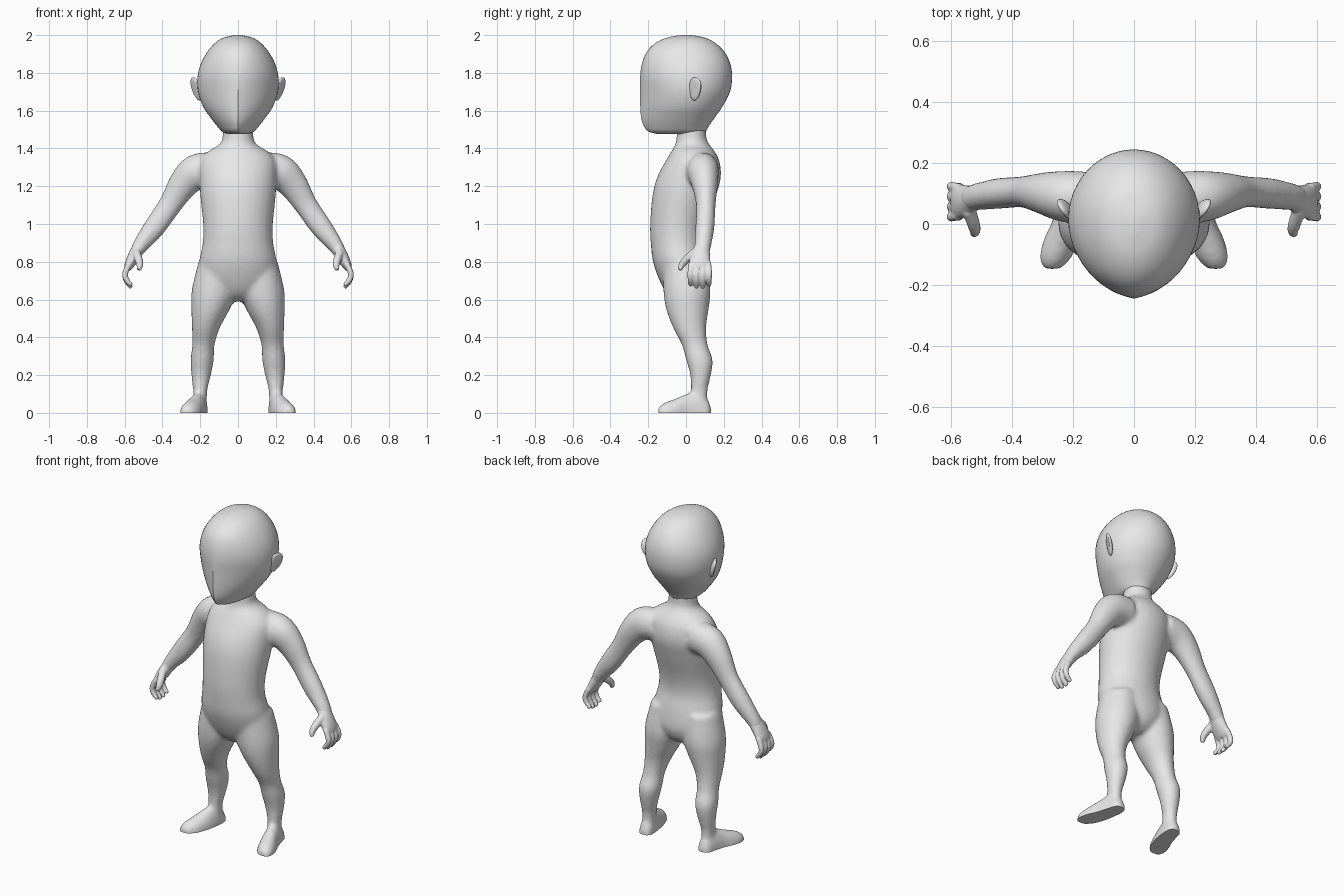
import bpy, bmesh, math
from mathutils import Vector

if "Cube" in bpy.data.objects:
    bpy.data.objects.remove(bpy.data.objects["Cube"])

skin = bpy.data.materials.new("plain_grey")
skin.diffuse_color = (0.8, 0.8, 0.8, 1)
skin.use_nodes = True
skin.node_tree.nodes["Principled BSDF"].inputs["Base Color"].default_value = skin.diffuse_color


def spline(keys, steps=5):
    """Catmull-Rom interpolation through rows of numbers."""
    out = []
    for i in range(len(keys) - 1):
        p0, p1, p2 = keys[max(i - 1, 0)], keys[i], keys[i + 1]
        p3 = keys[min(i + 2, len(keys) - 1)]
        for s in range(steps):
            t = s / steps
            out.append([0.5 * (2 * b + (c - a) * t + (2 * a - 5 * b + 4 * c - d) * t * t
                               + (3 * b - a - 3 * c + d) * t ** 3)
                        for a, b, c, d in zip(p0, p1, p2, p3)])
    out.append(list(keys[-1]))
    return out


def loft(bm, rings):
    """Skin closed rings of points and cap both ends."""
    loops = [[bm.verts.new(p) for p in r] for r in rings]
    n = len(loops[0])
    for a, b in zip(loops, loops[1:]):
        for i in range(n):
            bm.faces.new((a[i], a[(i + 1) % n], b[(i + 1) % n], b[i]))
    bm.faces.new(loops[0])
    bm.faces.new(loops[-1])


def oval(c, u, v, n=28):
    return [c + u * math.cos(2 * math.pi * i / n) + v * math.sin(2 * math.pi * i / n)
            for i in range(n)]


def column(bm, keys, cx_side=1):
    """Upright loft from rows of z, centre x, front y, back y, half width."""
    loft(bm, [oval(Vector((cx * cx_side, (f + b) / 2, z)), Vector((w, 0, 0)),
                   Vector((0, (b - f) / 2, 0))) for z, cx, f, b, w in spline(keys)])


def tube(bm, keys, side):
    """Limb loft from rows of x, y, z, thickness, breadth along y."""
    rows = spline(keys)
    pts = [Vector((r[0] * side, r[1], r[2])) for r in rows]
    rings = []
    for i, r in enumerate(rows):
        t = (pts[min(i + 1, len(pts) - 1)] - pts[max(i - 1, 0)]).normalized()
        v = Vector((0, 1, 0))
        v = (v - t * v.dot(t)).normalized()
        rings.append(oval(pts[i], v.cross(t) * r[3], v * r[4], 20))
    loft(bm, rings)


def finish(name, bm, angle=40, voxel=0, smooth=0, floor=False):
    bmesh.ops.recalc_face_normals(bm, faces=bm.faces)
    me = bpy.data.meshes.new(name)
    bm.to_mesh(me)
    bm.free()
    ob = bpy.data.objects.new(name, me)
    bpy.context.collection.objects.link(ob)
    if voxel:  # fuse the overlapping volumes into one soft skin
        m = ob.modifiers.new("fuse", 'REMESH')
        m.mode, m.voxel_size = 'VOXEL', voxel
        m = ob.modifiers.new("soften", 'SMOOTH')
        m.factor, m.iterations = 0.5, smooth
        dg = bpy.context.evaluated_depsgraph_get()
        me = bpy.data.meshes.new_from_object(ob.evaluated_get(dg))
        ob.modifiers.clear()
        ob.data = me
    if floor:  # flat soles
        for v in me.vertices:
            v.co.z = max(v.co.z, 0)
    me.materials.clear()
    me.materials.append(skin)
    me.shade_smooth()
    me.set_sharp_from_angle(angle=math.radians(angle))
    return ob


# Body: torso, legs, feet and arms
TORSO = [(0.59, 0, -.05, .06, .05), (0.63, 0, -.10, .11, .12), (0.70, 0, -.14, .135, .195),
         (0.80, 0, -.175, .125, .205), (0.90, 0, -.187, .105, .187), (1.00, 0, -.19, .115, .185),
         (1.15, 0, -.178, .16, .20), (1.25, 0, -.152, .185, .205), (1.33, 0, -.11, .178, .20),
         (1.38, 0, -.08, .155, .165), (1.42, 0, -.057, .125, .10), (1.46, 0, -.05, .108, .082),
         (1.56, 0, -.04, .11, .08)]
LEG = [(0.80, .11, -.12, .11, .10), (0.65, .125, -.12, .13, .12), (0.55, .145, -.105, .12, .102),
       (0.45, .17, -.068, .107, .074), (0.36, .183, -.022, .115, .059), (0.28, .19, .0, .142, .062),
       (0.20, .195, .022, .132, .052), (0.12, .20, .025, .115, .038), (0.04, .20, .02, .115, .036)]
FOOT = [(.132, .20, .022, .03), (.115, .20, .038, .07), (.07, .205, .045, .11),
        (.0, .22, .051, .10), (-.05, .238, .057, .078), (-.11, .257, .052, .055),
        (-.147, .268, .028, .03)]
ARM = [(.13, .09, 1.29, .09, .08), (.22, .09, 1.275, .095, .085), (.29, .10, 1.21, .08, .07),
       (.36, .105, 1.10, .062, .052), (.44, .10, .985, .058, .051), (.51, .09, .895, .044, .045),
       (.545, .08, .84, .032, .045)]
bm = bmesh.new()
column(bm, TORSO)
for s in (-1, 1):
    column(bm, LEG, s)
    tube(bm, ARM, s)
    loft(bm, [oval(Vector((x * s, y, 0)), Vector((w, 0, 0)), Vector((0, 0, h)))
              for y, x, w, h in spline(FOOT)])
finish("body", bm, voxel=0.012, smooth=8, floor=True)

# Hands: palm, four curled fingers and a thumb
for s, label in ((-1, "right_hand"), (1, "left_hand")):
    bm = bmesh.new()
    tube(bm, [(.515, .088, .89, .036, .038), (.55, .076, .83, .033, .052),
              (.575, .073, .785, .026, .057), (.585, .073, .762, .018, .05)], s)
    for i in range(4):
        y = .028 + .03 * i
        spread = (i - 1.5) * .003
        drop = (.012, 0, 0, .012)[i]
        tube(bm, [(.575, y, .79, .016, .016), (.597, y + spread, .74, .0155, .0155),
                  (.591, y + spread, .70 + drop / 2, .0145, .0145),
                  (.563, y + spread, .662 + drop, .011, .011)], s)
    tube(bm, [(.54, .045, .85, .022, .022), (.525, .0, .81, .021, .021),
              (.52, -.024, .78, .017, .017), (.526, -.032, .756, .011, .011)], s)
    finish(label, bm, voxel=0.006, smooth=2)

# Head: egg with a vertical ridge down the front; rows of z, front, back, half width, ridge
HEAD = [(1.476, -.15, .08, .055, .1), (1.49, -.20, .105, .085, .2), (1.52, -.224, .122, .112, .25),
        (1.56, -.237, .15, .143, .25), (1.62, -.242, .192, .184, .25), (1.70, -.244, .233, .211, .22),
        (1.78, -.243, .244, .214, .12), (1.85, -.233, .234, .196, .06), (1.91, -.208, .204, .163, 0),
        (1.955, -.165, .16, .125, 0), (1.985, -.105, .105, .08, 0), (2.0, -.03, .03, .02, 0)]
bm = bmesh.new()
rings = []
for z, f, b, w, k in spline(HEAD, 4):
    mid = (f + b) / 2 * 0.4 + 0.015
    ring = []
    for i in range(48):
        a = 2 * math.pi * i / 48
        c, sn = math.cos(a), math.sin(a)
        if sn >= 0:
            y = mid + (b - mid) * sn
        else:
            y = mid + (f - mid) * ((1 - k) * -sn + k * (1 - abs(c)))
        ring.append(Vector((w * c, y, z)))
    rings.append(ring)
loft(bm, rings)
finish("head", bm, angle=22)

# Ears: flattened, tilted shells angled out from the head
for s, label in ((-1, "right_ear"), (1, "left_ear")):
    bm = bmesh.new()
    bmesh.ops.create_uvsphere(bm, u_segments=20, v_segments=14, radius=1)
    for v in bm.verts:
        x, y, z = v.co
        dish = .010 * max(0, 1 - y * y - z * z) if x > 0 else 0
        v.co = (x * .018 - dish, y * .036 * (1 + .2 * z), z * .064)
    ear = finish(label, bm)
    ear.location = (.222 * s, .048, 1.715)
    ear.rotation_euler = (math.radians(-14), math.radians(12 * s), math.radians(-32 * s))
    if s < 0:
        ear.scale.x = -1
